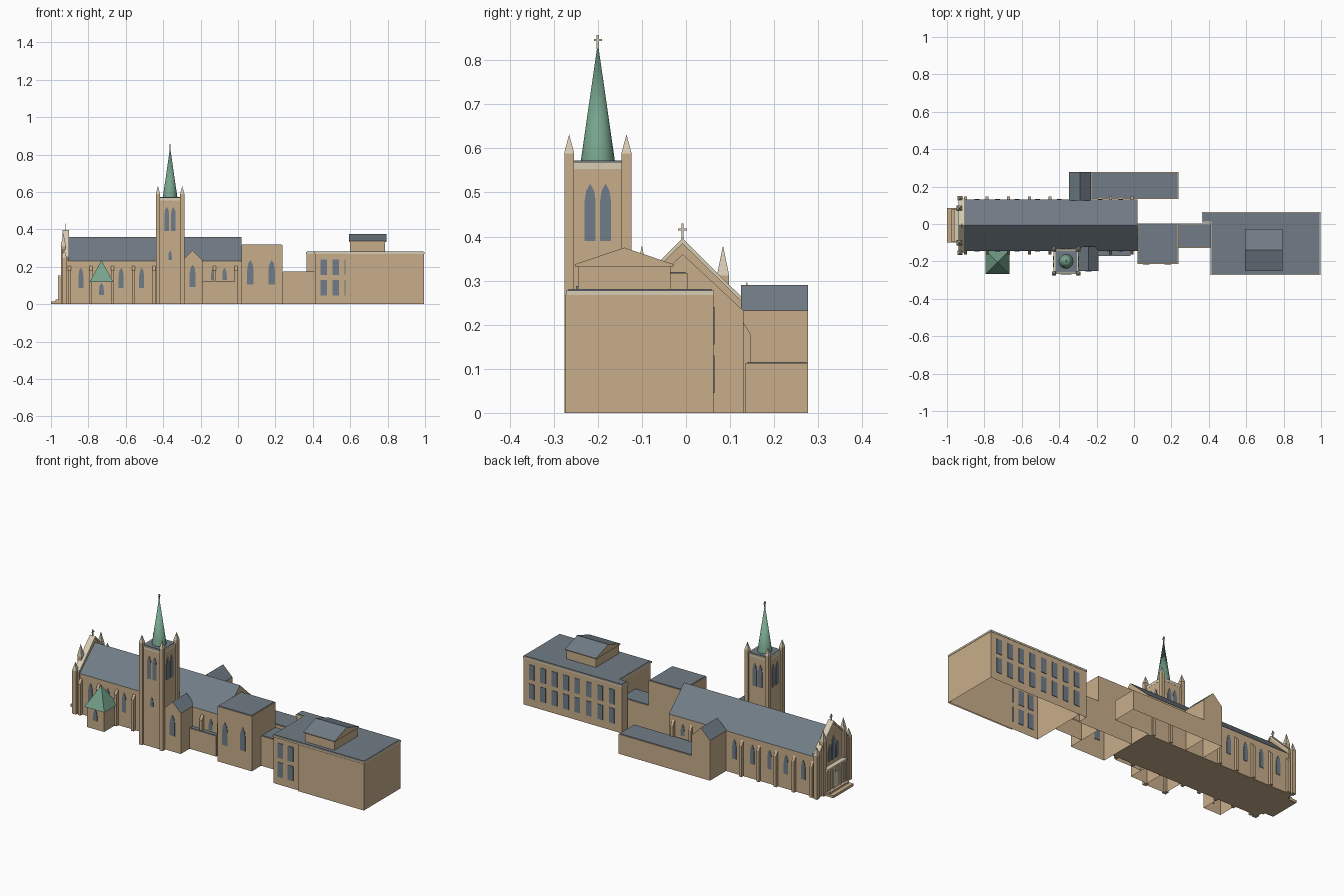
import bpy, bmesh
from math import pi

cube = bpy.data.objects.get("Cube")
if cube:
    bpy.data.objects.remove(cube, do_unlink=True)


def material(name, rgb):
    lin = [((c / 255 + 0.055) / 1.055) ** 2.4 for c in rgb] + [1]
    m = bpy.data.materials.new(name)
    m.use_nodes = True
    m.diffuse_color = lin
    m.node_tree.nodes["Principled BSDF"].inputs["Base Color"].default_value = lin
    return m


STONE = material("tan stone", (200, 174, 139))
CREAM = material("pale stone", (216, 205, 180))
SLATE = material("grey slate", (113, 124, 134))
GLASS = material("blue grey glass", (112, 124, 137))
COPPER = material("green copper", (118, 163, 140))


def finish(name, bm, mats, roof=False, closed=True):
    bmesh.ops.recalc_face_normals(bm, faces=bm.faces)
    bm.normal_update()
    if roof:
        for f in bm.faces:
            f.material_index = int(f.normal.z > 0.1)
    if not closed:
        base = [f for f in bm.faces if f.normal.z < -0.9]
        bmesh.ops.delete(bm, geom=base, context='FACES_ONLY')
    me = bpy.data.meshes.new(name)
    bm.to_mesh(me)
    bm.free()
    for m in mats:
        me.materials.append(m)
    ob = bpy.data.objects.new(name, me)
    bpy.context.collection.objects.link(ob)
    return ob


def prism(name, profile, axis, a, b, mats, **kw):
    """Extrude a (u, z) profile along x or y from a to b."""
    bm = bmesh.new()
    place = (lambda u, t, z: (t, u, z)) if axis == 'x' else (lambda u, t, z: (u, t, z))
    ends = [[bm.verts.new(place(u, t, z)) for u, z in profile] for t in (a, b)]
    bm.faces.new(ends[0])
    bm.faces.new(ends[1][::-1])
    n = len(profile)
    for i in range(n):
        j = (i + 1) % n
        bm.faces.new((ends[0][i], ends[0][j], ends[1][j], ends[1][i]))
    return finish(name, bm, mats, **kw)


def box(name, x0, x1, y0, y1, z0, z1, mat=STONE, closed=True):
    return prism(name, [(x0, z0), (x1, z0), (x1, z1), (x0, z1)], 'y', y0, y1,
                 [mat], closed=closed)


def block(name, x0, x1, y0, y1, h, rim=0.004):
    """Flat-roofed volume, open underneath, with a slate deck."""
    box(name, x0, x1, y0, y1, 0, h, closed=False)
    box(name + "_deck", x0 + rim, x1 - rim, y0 + rim, y1 - rim, h, h + 0.003, SLATE)


def house(u0, u1, z0, eave, ridge):
    return [(u0, z0), (u1, z0), (u1, eave), ((u0 + u1) / 2, ridge), (u0, eave)]


def cone(name, x, y, z0, z1, r, sides, mat, turn=0.0):
    bpy.ops.mesh.primitive_cone_add(vertices=sides, radius1=r, radius2=0, depth=z1 - z0,
                                    location=(x, y, (z0 + z1) / 2), rotation=(0, 0, turn))
    ob = bpy.context.object
    ob.name = name
    ob.data.materials.append(mat)
    return ob


def pinnacle(name, x, y, w, z0, z1, z2):
    """Square shaft with a pointed pale cap."""
    box(name + "_shaft", x - w, x + w, y - w, y + w, z0, z1)
    cone(name + "_cap", x, y, z1, z2, w * 1.5, 4, CREAM, pi / 4)


def window(name, axis, u, plane, w, z0, z1, arched=True):
    h = w / 2
    if arched:
        s = z1 - 1.6 * w
        pts = [(u - h, z0), (u + h, z0), (u + h, s), (u + h * 0.72, s + w * 0.95), (u, z1),
               (u - h * 0.72, s + w * 0.95), (u - h, s)]
    else:
        pts = [(u - h, z0), (u + h, z0), (u + h, z1), (u - h, z1)]
    prism(name, pts, axis, plane - 0.003, plane + 0.003, [GLASS])


def cross(name, x, y, z0, z1, arm):
    t = 0.0025
    box(name + "_post", x - t, x + t, y - t, y + t, z0, z1, CREAM)
    zc = z0 + (z1 - z0) * 0.65
    box(name + "_arm", x - t, x + t, y - arm, y + arm, zc - t, zc + t, CREAM)


# Nave with pitched slate roof
S, N, MID = -0.145, 0.13, -0.008
prism("nave", house(S, N, 0, 0.232, 0.36), 'x', -0.915, 0.018, [STONE, SLATE], roof=True)
for x in (-0.9, -0.785, -0.67, -0.56, -0.45, -0.125, -0.012):
    for wall, out in ((S, -0.018), (N, 0.016)):
        prism("nave_buttress", [(wall, 0), (wall + out, 0), (wall + out, 0.18), (wall, 0.205)],
              'x', x - 0.008, x + 0.008, [STONE])
for x in (-0.84, -0.73, -0.625, -0.515, -0.4):
    window("nave_window_north", 'y', x, N, 0.026, 0.085, 0.195)
    if x < -0.45:
        window("nave_window_south", 'y', x, S, 0.026, 0.085, 0.195)
for x in (-0.18, -0.07):
    window("clerestory_window_north", 'y', x, N, 0.024, 0.13, 0.195)
for x in (-0.132, -0.072):
    window("clerestory_window_south", 'y', x, S, 0.024, 0.128, 0.195)

# West front: gable wall, coping, pinnacles, portal
prism("west_gable", house(-0.152, 0.136, 0, 0.25, 0.39), 'x', -0.935, -0.908, [STONE])
for side in (-1, 1):
    edge = MID + side * 0.144
    prism("gable_coping", [(edge, 0.243), (edge, 0.253), (MID, 0.396), (MID, 0.384)],
          'x', -0.939, -0.904, [CREAM])
    pinnacle("inner_pinnacle", -0.934, MID + side * 0.092, 0.013, 0, 0.312, 0.38)
    pinnacle("corner_pinnacle", -0.93, MID + side * 0.146, 0.012, 0, 0.25, 0.298)
    window("west_side_lancet", 'x', MID + side * 0.034, -0.936, 0.026, 0.175, 0.27)
cross("gable_cross", -0.921, MID, 0.39, 0.43, 0.01)
window("west_centre_lancet", 'x', MID, -0.936, 0.03, 0.175, 0.31)
box("portal_body", -0.955, -0.93, -0.09, 0.075, 0, 0.14)
box("portal_cornice", -0.963, -0.93, -0.096, 0.08, 0.14, 0.152, CREAM)
for y in (-0.078, -0.036, 0.02, 0.062):
    box("portal_pier", -0.962, -0.954, y - 0.007, y + 0.007, 0.02, 0.14, CREAM)
box("portal_door", -0.959, -0.954, -0.024, 0.008, 0.02, 0.11, CREAM)
box("portal_step_lower", -1.0, -0.93, -0.1, 0.085, 0, 0.014)
box("portal_step_upper", -0.975, -0.93, -0.095, 0.08, 0.014, 0.024)

# South chapel with pyramid roof
box("chapel", -0.785, -0.675, -0.257, -0.14, 0, 0.12, closed=False)
cone("chapel_roof", -0.73, -0.204, 0.118, 0.235, 0.09, 4, COPPER, pi / 4)
window("chapel_window", 'y', -0.73, -0.257, 0.026, 0.05, 0.115)

# Tower, corner turrets and spire
TX, TY = -0.363, -0.2
box("tower", TX - 0.066, TX + 0.066, TY - 0.066, TY + 0.066, 0, 0.553, closed=False)
box("tower_parapet", TX - 0.067, TX + 0.067, TY - 0.067, TY + 0.067, 0.553, 0.569, CREAM)
box("tower_deck", TX - 0.058, TX + 0.058, TY - 0.058, TY + 0.058, 0.569, 0.572, SLATE)
for sx in (-1, 1):
    for sy in (-1, 1):
        pinnacle("tower_turret", TX + sx * 0.065, TY + sy * 0.065, 0.011, 0, 0.588, 0.632)
    for d in (-0.0175, 0.0175):
        window("belfry_window_y", 'y', TX + d, TY + sx * 0.066, 0.025, 0.39, 0.52)
        window("belfry_window_x", 'x', TY + d, TX + sx * 0.066, 0.025, 0.39, 0.52)
window("tower_slit", 'y', TX, TY - 0.066, 0.018, 0.235, 0.287)
spire = cone("spire", TX, TY, 0.569, 0.84, 0.039, 12, COPPER)
cross("spire_cross", TX, TY, 0.825, 0.857, 0.009)

# Gabled south porch and low aisle
prism("south_porch", house(-0.297, -0.19, 0, 0.235, 0.288), 'y', -0.25, -0.12,
      [STONE, SLATE], roof=True, closed=False)
window("porch_window", 'y', -0.243, -0.25, 0.032, 0.092, 0.212)
block("south_aisle", -0.19, -0.02, -0.17, -0.14, 0.118, 0.002)

# North transept and long low wing
prism("north_transept", house(-0.347, -0.23, 0, 0.232, 0.29), 'y', 0.125, 0.277,
      [STONE, SLATE], roof=True, closed=False)
block("north_wing", -0.23, 0.237, 0.135, 0.277, 0.113)

# East chancel block and connecting link
block("chancel", 0.018, 0.237, -0.213, 0.003, 0.317)
for x in (0.066, 0.18):
    window("chancel_window", 'y', x, -0.213, 0.034, 0.105, 0.237)
block("link", 0.237, 0.412, -0.128, 0.002, 0.172)

# East hall with cornice, windows and rooftop lantern
FRONT, BACK, TOP = -0.266, 0.062, 0.268
box("hall_west_bay", 0.366, 0.412, 0.01, BACK, 0, TOP, closed=False)
box("hall", 0.412, 0.995, FRONT, BACK, 0, TOP, closed=False)
box("hall_front_projection", 0.576, 0.995, -0.274, FRONT, 0, TOP, closed=False)
box("hall_cornice", 0.409, 0.997, -0.272, 0.064, TOP, 0.278, CREAM)
box("hall_bay_cornice", 0.363, 0.409, 0.008, 0.064, TOP, 0.278, CREAM)
box("hall_deck", 0.415, 0.991, -0.266, 0.058, 0.278, 0.281, SLATE)
box("hall_bay_deck", 0.369, 0.415, 0.014, 0.058, 0.278, 0.281, SLATE)
for z in (0.045, 0.155):
    for x in (0.458, 0.522):
        window("hall_window_front", 'y', x, FRONT, 0.034, z, z + 0.085, False)
    window("hall_window_narrow", 'y', 0.573, FRONT, 0.006, z, z + 0.085, False)
    for i in range(8):
        window("hall_window_back", 'y', 0.43 + i * 0.073, BACK, 0.034, z, z + 0.085, False)
prism("hall_lantern", house(-0.245, -0.035, 0.278, 0.332, 0.37), 'x', 0.6, 0.787, [STONE])
prism("hall_lantern_roof", [(-0.252, 0.332), (-0.028, 0.332), (-0.028, 0.337),
                            (-0.14, 0.375), (-0.252, 0.337)], 'x', 0.594, 0.793,
      [STONE, SLATE], roof=True)

# Smooth the spire sides
bpy.ops.object.select_all(action='DESELECT')
spire.select_set(True)
bpy.context.view_layer.objects.active = spire
bpy.ops.object.shade_smooth_by_angle(angle=pi / 5)
